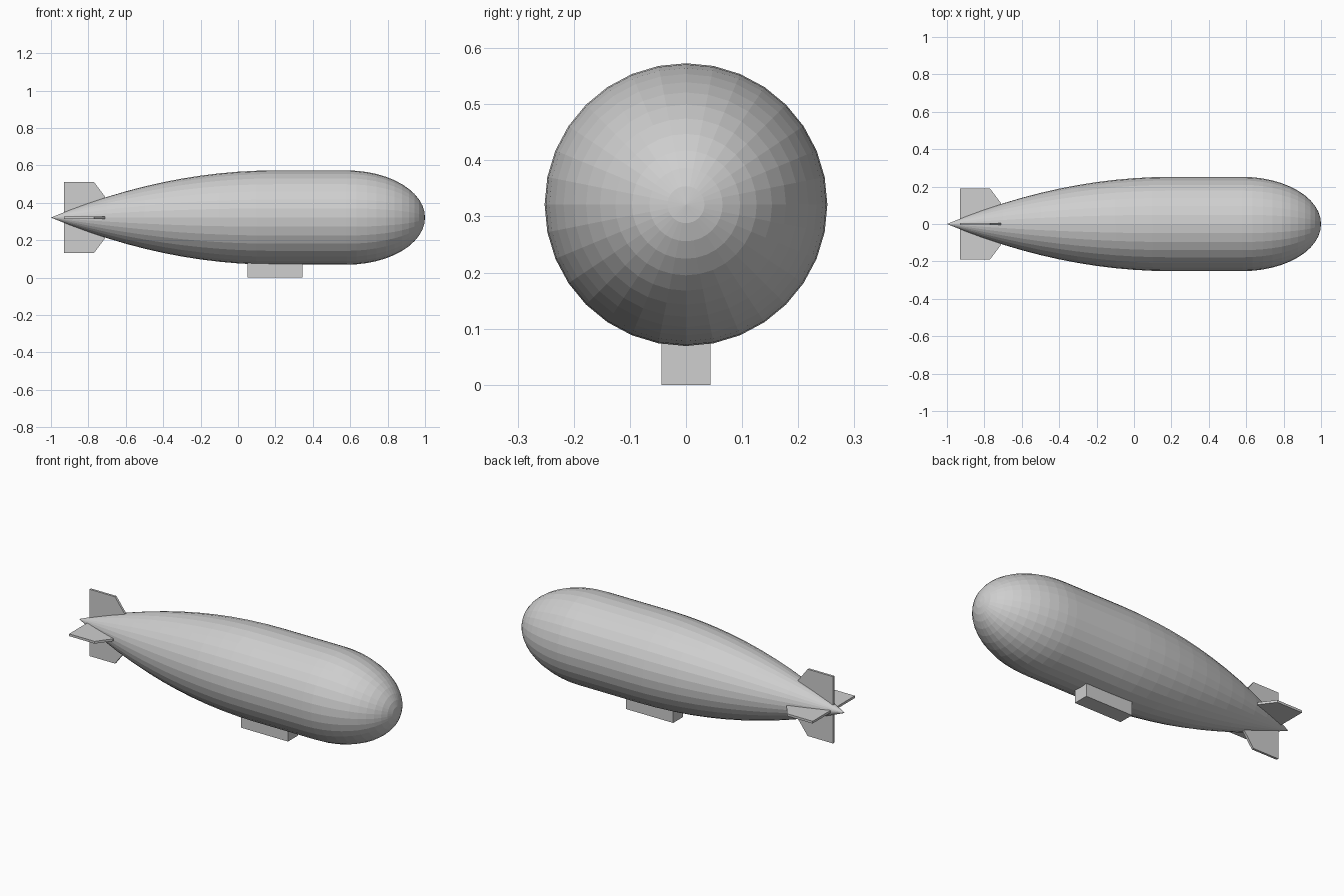
import bpy, bmesh, math
from mathutils import Matrix, Vector

cube = bpy.data.objects.get("Cube")
if cube:
    bpy.data.objects.remove(cube, do_unlink=True)

AXIS_Z, RADIUS, SIDES = 0.321, 0.252, 32
TAIL_X, NOSE_X = 0.2, 0.58

grey = bpy.data.materials.new("light_grey")
grey.use_nodes = True
colour = (0.62, 0.62, 0.62, 1)
grey.diffuse_color = colour
grey.node_tree.nodes["Principled BSDF"].inputs["Base Color"].default_value = colour


def add_object(name, bm):
    bmesh.ops.recalc_face_normals(bm, faces=bm.faces[:])
    mesh = bpy.data.meshes.new(name)
    bm.to_mesh(mesh)
    bm.free()
    mesh.materials.append(grey)
    obj = bpy.data.objects.new(name, mesh)
    bpy.context.collection.objects.link(obj)
    return obj


# Hull: parabolic tail, straight middle and elliptical nose, turned about x
tail = [(TAIL_X - (1 + TAIL_X) * t, RADIUS * (1 - t * t))
        for t in (1 - i / 12 for i in range(13))]
nose = [(NOSE_X + (1 - NOSE_X) * math.sin(a), RADIUS * math.cos(a))
        for a in (math.radians(7.5 * i) for i in range(13))]
bm = bmesh.new()
verts = [bm.verts.new((x, 0, max(r, 0))) for x, r in tail + nose]
edges = [bm.edges.new(pair) for pair in zip(verts, verts[1:])]
bmesh.ops.spin(bm, geom=verts + edges, cent=(0, 0, 0), axis=(1, 0, 0),
               angle=math.tau, steps=SIDES, use_merge=True)
bmesh.ops.remove_doubles(bm, verts=bm.verts[:], dist=0.0001)
hull = add_object("hull", bm)
hull.location.z = AXIS_Z

# Tail fins: one swept plate repeated every quarter turn
outline = [(-0.93, 0), (-0.93, 0.19), (-0.77, 0.19), (-0.71, 0.11), (-0.71, 0)]
thick = 0.013
for i, name in enumerate(("top_fin", "right_fin", "bottom_fin", "left_fin")):
    bm = bmesh.new()
    face = bm.faces.new([bm.verts.new((x, -thick / 2, z)) for x, z in outline])
    out = bmesh.ops.extrude_face_region(bm, geom=[face])
    bmesh.ops.translate(bm, vec=Vector((0, thick, 0)),
                        verts=[v for v in out["geom"] if isinstance(v, bmesh.types.BMVert)])
    bm.transform(Matrix.Rotation(i * math.pi / 2, 4, "X"))
    fin = add_object(name, bm)
    fin.location.z = AXIS_Z

# Gondola: plain box let into the underside of the hull
bm = bmesh.new()
bmesh.ops.create_cube(bm, size=1, matrix=Matrix.Translation((0.198, 0, 0.05))
                      @ Matrix.Diagonal((0.296, 0.088, 0.1, 1)))
add_object("gondola", bm)
